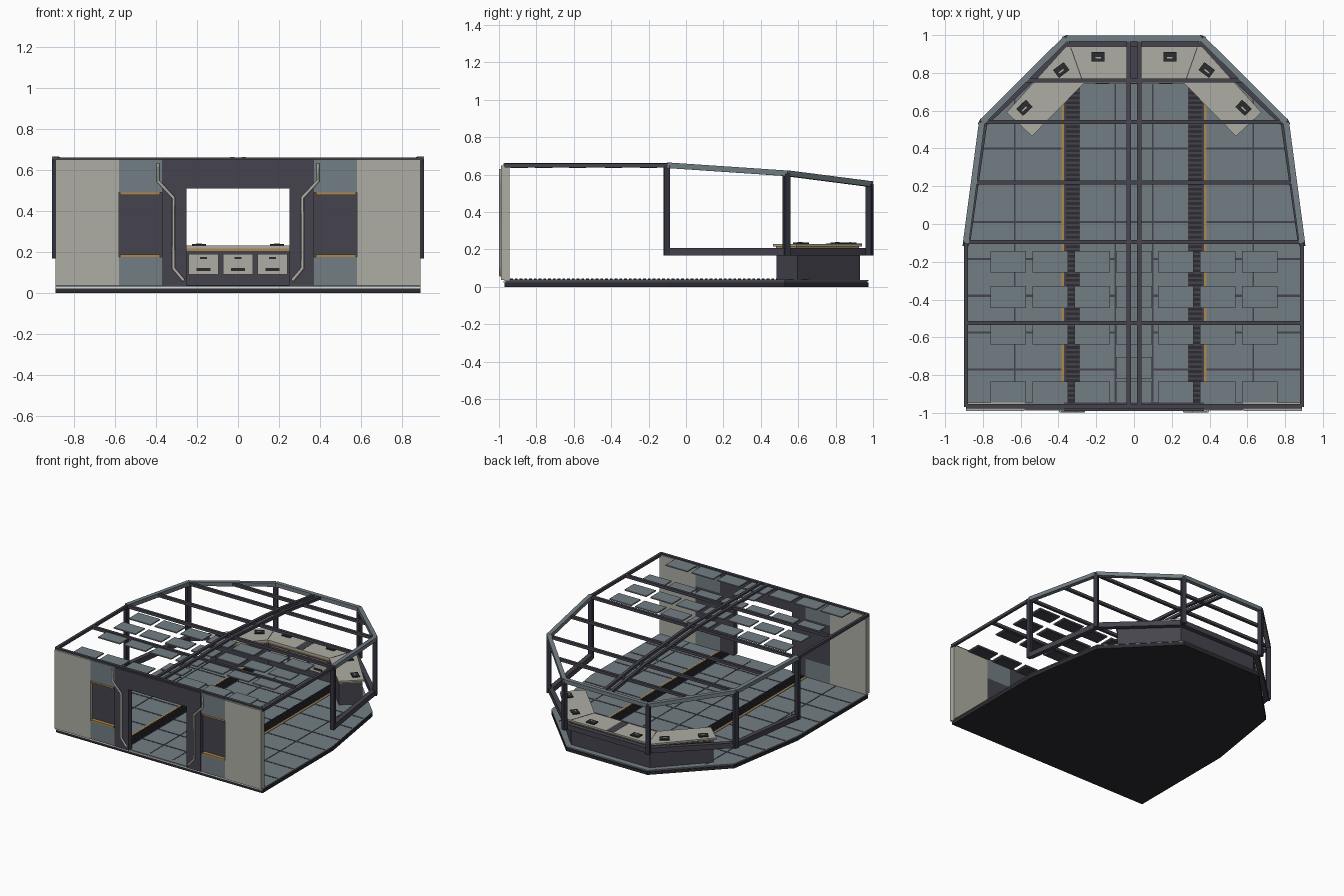
import bpy, math
from mathutils import Vector

if "Cube" in bpy.data.objects:
    bpy.data.objects.remove(bpy.data.objects["Cube"])


def material(name, r, g, b):
    m = bpy.data.materials.new(name)
    m.use_nodes = True
    m.diffuse_color = (r, g, b, 1)
    m.node_tree.nodes["Principled BSDF"].inputs["Base Color"].default_value = (r, g, b, 1)
    return m


BEIGE = material("warm light grey", .42, .42, .37)
BLUE = material("blue grey", .17, .21, .23)
DARK = material("dark violet grey", .06, .056, .075)
HULL = material("near black", .025, .025, .03)
POST = material("dark navy", .032, .034, .05)
GOLD = material("ochre", .42, .25, .07)
PALE = material("pale trim", .7, .71, .7)


def mesh(name, mat, verts, faces):
    me = bpy.data.meshes.new(name)
    me.from_pydata(verts, [], faces)
    me.materials.append(mat)
    ob = bpy.data.objects.new(name, me)
    bpy.context.collection.objects.link(ob)
    return ob


def prism(name, mat, outline, z0, z1):
    # outline runs counter-clockwise
    n = len(outline)
    verts = [(x, y, z) for z in (z0, z1) for x, y in outline]
    faces = [tuple(range(n))[::-1], tuple(range(n, 2 * n))]
    faces += [(i, (i + 1) % n, (i + 1) % n + n, i + n) for i in range(n)]
    return mesh(name, mat, verts, faces)


def box(name, mat, x0, x1, y0, y1, z0, z1, both=False):
    ob = prism(name, mat, [(x0, y0), (x1, y0), (x1, y1), (x0, y1)], z0, z1)
    if both:
        box(name + "_right", mat, -x1, -x0, y0, y1, z0, z1)
    return ob


def bar(name, mat, p, q, w, h):
    # beam with upright sides between two points
    p, q = Vector(p), Vector(q)
    side = (q - p).cross(Vector((0, 0, 1))).normalized() * w / 2
    up = Vector((0, 0, h / 2))
    verts = [c + s * side + u * up for c in (p, q) for s, u in ((-1, -1), (1, -1), (1, 1), (-1, 1))]
    faces = [(0, 1, 2, 3), (7, 6, 5, 4)]
    faces += [(i, i + 4, (i + 1) % 4 + 4, (i + 1) % 4) for i in range(4)]
    return mesh(name, mat, verts, faces)


def turned(name, mat, x, y, w, d, angle, z0, z1):
    c, s = math.cos(angle), math.sin(angle)
    pts = [(x + a * w / 2 * c - b * d / 2 * s, y + a * w / 2 * s + b * d / 2 * c)
           for a, b in ((-1, -1), (1, -1), (1, 1), (-1, 1))]
    return prism(name, mat, pts, z0, z1)


def mirrored(half):
    return half + [(-x, y) for x, y in reversed(half)]


def roof_z(y):
    if y < -.1:
        return .65
    if y < .54:
        return .65 - (y + .1) / .64 * .043
    return .607 - (y - .54) / .443 * .057


# Hull plate and deck
deck = mirrored([(.89, -.97), (.89, -.1), (.79, .53), (.35, .975)])
prism("hull_plate", HULL, deck, 0, .022)
prism("deck_core", DARK, [(x * .995, y * .995) for x, y in deck], .022, .03)
prism("deck", BLUE, deck, .03, .036)
box("threshold_strip", PALE, -.89, .89, -.975, -.965, .022, .03)

# Deck seams
for i, y in enumerate((-.77, -.575, -.38, -.185, .01, .22, .4)):
    half = .88 if y < -.1 else .88 - (y + .1) * .16
    box(f"deck_cross_seam_{i}", DARK, -half, half, y - .006, y + .006, .034, .038)
box("deck_long_seam", DARK, .627, .635, -.94, .66, .034, .038, True)
box("deck_inner_seam", DARK, .095, .103, -.94, .74, .034, .038, True)

# Grated channels with ochre edging
box("channel", DARK, .285, .37, -.95, .74, .034, .039, True)
box("channel_edge", GOLD, .37, .383, -.95, .74, .034, .04, True)
for side in (-1, 1):
    x = side * .325
    rib = box("channel_rib", HULL, x - .036, x + .036, -.94, -.926, .037, .044)
    array = rib.modifiers.new("repeat", "ARRAY")
    array.count = 66
    array.use_relative_offset = False
    array.use_constant_offset = True
    array.constant_offset_displace = (0, .0254, 0)

# Entrance wall
box("wall_outer_panel", BEIGE, .58, .89, -.99, -.945, .036, .65, True)
box("wall_upper_panel", BLUE, .37, .58, -.985, -.945, .49, .65, True)
box("wall_lower_panel", BLUE, .37, .58, -.985, -.945, .036, .175, True)
box("alcove_back", DARK, .37, .58, -.96, -.945, .175, .49, True)
box("alcove_top_trim", GOLD, .38, .575, -.988, -.96, .478, .49, True)
box("alcove_bottom_trim", GOLD, .38, .575, -.988, -.96, .175, .187, True)
box("door_jamb", DARK, .25, .37, -.99, -.945, .036, .65, True)
box("door_header", DARK, -.25, .25, -.99, -.945, .51, .65)

# Bent grab rails beside the door
for side in (-1, 1):
    cu = bpy.data.curves.new("grab_rail", "CURVE")
    cu.dimensions = "3D"
    cu.bevel_depth = .008
    cu.bevel_resolution = 1
    cu.use_fill_caps = True
    sp = cu.splines.new("POLY")
    path = [(.39, .63), (.39, .545), (.315, .465), (.315, .12), (.265, .06)]
    sp.points.add(len(path) - 1)
    for pt, (x, z) in zip(sp.points, path):
        pt.co = (side * x, -.992, z, 1)
    cu.materials.append(BEIGE)
    bpy.context.collection.objects.link(bpy.data.objects.new("grab_rail", cu))

# Window frame: posts, sill and sloped roof edge
corners = mirrored([(.89, -.1), (.805, .54), (.36, .983)])
sills = mirrored([(.885, -.1), (.795, .53), (.345, .955)])
for i, (x, y) in enumerate(corners):
    angle = math.copysign((.1, .45, 1.2)[min(i, 5 - i)], x)
    turned(f"window_post_{i}", POST, x, y - .002, .032, .032, angle, .168, roof_z(y))
for i in range(5):
    (ax, ay), (bx, by) = corners[i:i + 2]
    bar(f"roof_edge_{i}", BLUE, (ax, ay, roof_z(ay)), (bx, by, roof_z(by)), .032, .03)
    (cx, cy), (dx, dy) = sills[i:i + 2]
    bar(f"window_sill_{i}", DARK, (cx, cy, .187), (dx, dy, .187), .035, .04)

# Roof beams
box("roof_side_beam", DARK, .88, .9, -.97, -.1, .638, .66, True)
for i, (y, half) in enumerate(((-.965, .89), (-.525, .89), (-.095, .89), (.22, .85), (.54, .8), (.76, .58))):
    z = roof_z(y)
    box(f"roof_cross_beam_{i}", DARK, -half, half, y - .011, y + .011, z - .012, z + .01)
stations = (-.97, -.1, .54, .983)
for x in (-.028, .028):
    for a, b in zip(stations, stations[1:]):
        bar("roof_centre_beam", DARK, (x, a, roof_z(a) + .002), (x, b, roof_z(b) + .002), .022, .022)

# Ceiling panels with dark undersides
rows = (-.2, -.387, -.58, -.892)
columns = [i * .222 for i in range(-3, 4)]
spots = [(x, y) for y in rows for x in columns] + [(0, -.761)]
for x, y in spots:
    box("ceiling_panel", BLUE, x - .094, x + .094, y - .058, y + .058, .641, .65)
    box("ceiling_panel_underside", DARK, x - .08, x + .08, y - .046, y + .046, .636, .641)

# Control console
body = mirrored([(.265, .755), (.53, .485), (.655, .595), (.34, .93)])
top = mirrored([(.265, .745), (.54, .465), (.675, .59), (.36, .94)])
prism("console_body", DARK, body, .036, .205)
prism("console_trim", GOLD, [(x, y - .004) for x, y in body], .205, .217)
prism("console_top", BEIGE, top, .217, .23)
box("console_centre_gap", DARK, -.03, .03, .75, .94, .229, .232)
for side in (-1, 1):
    bar("console_joint", DARK, (side * .27, .75, .23), (side * .335, .935, .23), .005, .003)
    for x, y, angle in ((.19, .885, 0), (.385, .815, -.65), (.58, .615, -.75)):
        turned("console_screen", HULL, side * x, y, .07, .052, side * angle, .23, .238)
        turned("screen_readout", BEIGE, side * x, y - .006, .03, .008, side * angle, .238, .24)

# Access boxes on the console front
for x in (-.168, 0, .168):
    box("access_panel", BEIGE, x - .074, x + .074, .745, .756, .09, .19)
    box("access_panel_slot", HULL, x - .035, x + .035, .741, .746, .108, .122)
    box("access_panel_latch", HULL, x - .018, x + .018, .741, .746, .165, .176)
